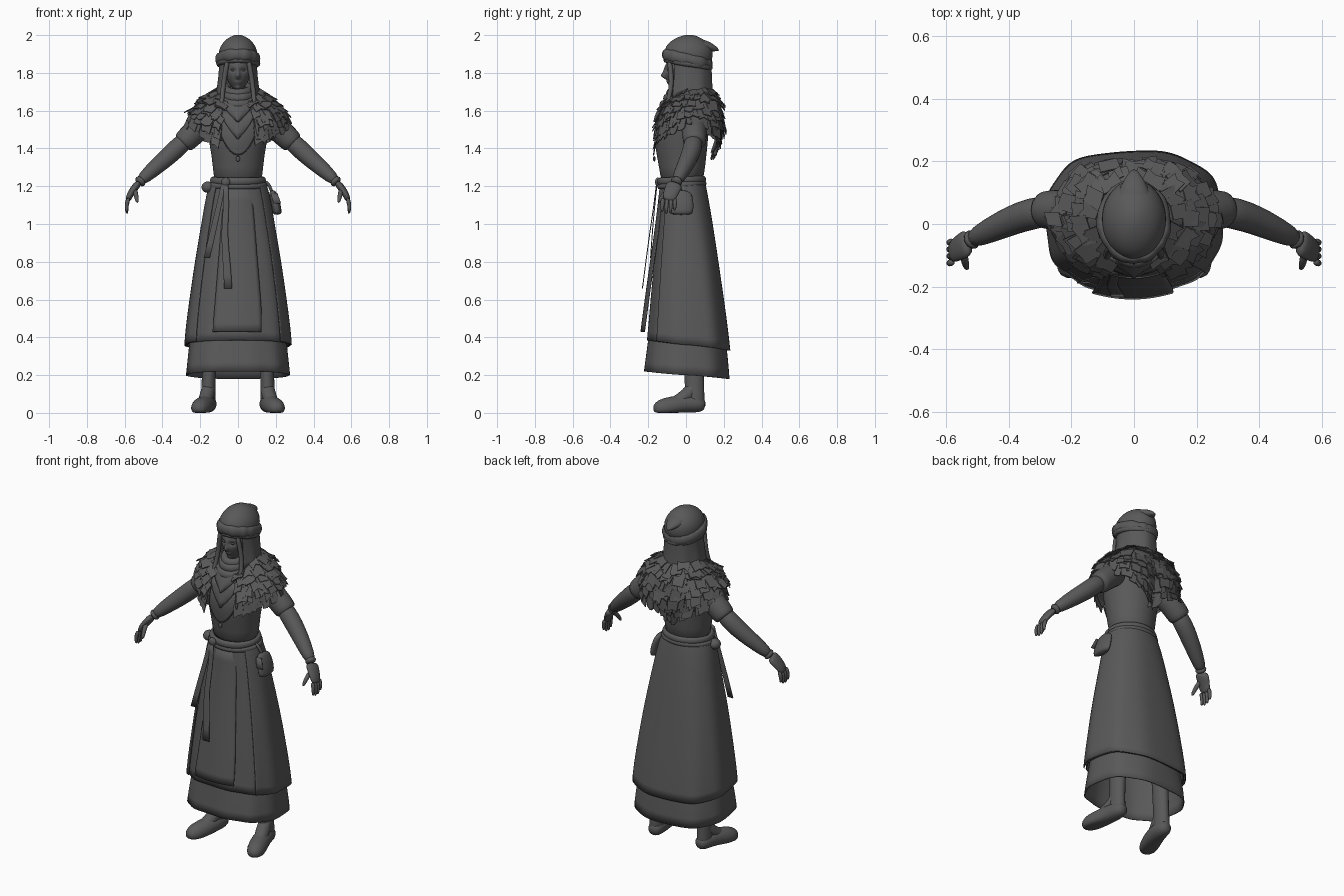
import bpy, bmesh, math, random
from mathutils import Vector

random.seed(4)
cube = bpy.data.objects.get("Cube")
if cube:
    bpy.data.objects.remove(cube)

cloth = bpy.data.materials.new("dark_grey")
cloth.use_nodes = True
GREY = (0.1, 0.1, 0.1, 1)
cloth.diffuse_color = GREY
cloth.node_tree.nodes["Principled BSDF"].inputs["Base Color"].default_value = GREY


def make(name, verts, faces, mirror=False, thick=0, sub=1, smooth=True):
    me = bpy.data.meshes.new(name)
    me.from_pydata([tuple(v) for v in verts], [], faces)
    bm = bmesh.new()
    bm.from_mesh(me)
    bmesh.ops.recalc_face_normals(bm, faces=bm.faces)
    bm.to_mesh(me)
    bm.free()
    me.materials.append(cloth)
    me.polygons.foreach_set("use_smooth", [smooth] * len(me.polygons))
    ob = bpy.data.objects.new(name, me)
    bpy.context.collection.objects.link(ob)
    if mirror:
        ob.modifiers.new("Mirror", "MIRROR")
    if sub:
        mod = ob.modifiers.new("Subsurf", "SUBSURF")
        mod.levels = mod.render_levels = sub
        mod.boundary_smooth = "PRESERVE_CORNERS"
    if thick:
        ob.modifiers.new("Solidify", "SOLIDIFY").thickness = thick
    return ob


def grid_faces(rows, cols, wrap_r=False, wrap_c=False):
    return [(r * cols + c, r * cols + (c + 1) % cols,
             (r + 1) % rows * cols + (c + 1) % cols, (r + 1) % rows * cols + c)
            for r in range(rows - (not wrap_r)) for c in range(cols - (not wrap_c))]


def loft(name, rings, arc=None, n=48, folds=0, tilt=0, grow=0, square=0, caps=False):
    """Rings are (z, half width, front y, back y); angle 0 faces front."""
    verts = []
    cols = n + 1 if arc else n
    lo, hi = [math.radians(a) for a in (arc or (0, 360))]
    for i, (z, rx, yf, yb) in enumerate(rings):
        t = i / (len(rings) - 1)
        e = 1 - square * min(1, 2 * t)
        for c in range(cols):
            a = lo + (hi - lo) * c / n
            k = 1 + folds * t * math.sin(9 * a + 1.5 * math.sin(a))
            sx, cy = [math.copysign(abs(v) ** e, v) for v in (math.sin(a), math.cos(a))]
            verts.append(((rx + grow) * k * sx,
                          (yf + yb) / 2 - ((yb - yf) / 2 + grow) * k * cy,
                          z + tilt * t * math.cos(a)))
    faces = grid_faces(len(rings), cols, wrap_c=not arc)
    if caps:
        faces += [tuple(range(cols)), tuple(range(len(verts) - cols, len(verts)))]
    return make(name, verts, faces, thick=0 if caps else .006)


def sweep(name, pts, radii, k=1, n=12, closed=False, mirror=False, floor=None):
    """Tube through points; k scales the section along its second axis."""
    pts = [Vector(p) for p in pts]
    if not isinstance(radii, (list, tuple)):
        radii = [radii] * len(pts)
    d = pts[-1] - pts[0]
    steep = not closed and abs(d.z) > 1.2 * Vector((d.x, d.y)).length
    ref = Vector((0, 1, 0)) if steep else Vector((0, 0, 1))
    verts = []
    m = len(pts)
    for i, (p, r) in enumerate(zip(pts, radii)):
        a, b = (pts[i - 1], pts[(i + 1) % m]) if closed else (pts[max(i - 1, 0)], pts[min(i + 1, m - 1)])
        t = (b - a).normalized()
        u = t.cross(ref).normalized()
        v = u.cross(t)
        for c in range(n):
            q = 2 * math.pi * c / n
            w = p + u * r * math.cos(q) + v * r * k * math.sin(q)
            if floor is not None:
                w.z = max(w.z, floor)
            verts.append(w)
    faces = grid_faces(m, n, wrap_r=closed, wrap_c=True)
    if not closed:
        faces += [tuple(range(n)), tuple(range((m - 1) * n, m * n))]
    return make(name, verts, faces, mirror)


def hoop(name, rx, yf, yb, zf, zb, r, k=1, wobble=0):
    """Closed roll around the body, front height zf and back height zb."""
    pts = []
    for i in range(40):
        a = 2 * math.pi * i / 40
        j = 1 + random.uniform(-wobble, wobble)
        pts.append((rx * j * math.sin(a), (yf + yb) / 2 - (yb - yf) / 2 * j * math.cos(a),
                    (zf + zb) / 2 + (zf - zb) / 2 * math.cos(a)))
    return sweep(name, pts, [r * (1 + random.uniform(-3, 3) * wobble) for p in pts], k, closed=True)


def strip(name, rows, curve=0, cols=7):
    """Hanging cloth; rows are (x, y, z, half width)."""
    verts = [(x + w * u, y + curve * u * u, z) for x, y, z, w in rows
             for u in [2 * c / (cols - 1) - 1 for c in range(cols)]]
    return make(name, verts, grid_faces(len(rows), cols), thick=0.005)


def ball(name, centre, size, mirror=False, shape=None, seg=16):
    bm = bmesh.new()
    bmesh.ops.create_uvsphere(bm, u_segments=seg, v_segments=seg, radius=1)
    verts = []
    for v in bm.verts:
        p = Vector(centre) + Vector([a * b for a, b in zip(v.co, size)])
        verts.append(shape(p) if shape else p)
    faces = [tuple(v.index for v in f.verts) for f in bm.faces]
    bm.free()
    return make(name, verts, faces, mirror, sub=0 if seg > 30 else 1)


# Torso, skirts and side panels
loft("bodice", [(1.2, .132, -.135, .092), (1.3, .13, -.14, .1), (1.42, .15, -.168, .115),
                (1.5, .165, -.165, .12), (1.58, .17, -.13, .125), (1.64, .12, -.08, .11),
                (1.72, .055, -.06, .06)], caps=True)
SKIRT = [(1.24, .132, -.132, .088), (1.17, .158, -.138, .105), (1.0, .185, -.15, .135), (.8, .22, -.168, .165),
         (.6, .248, -.186, .195), (.45, .268, -.198, .215), (.36, .274, -.206, .225)]
loft("skirt", SKIRT, folds=.015, tilt=.025, square=.22)
loft("overskirt", SKIRT, arc=(48, 312), folds=.015, tilt=.03, grow=.009, square=.24)
loft("underskirt", [(.6, .235, -.175, .18), (.4, .255, -.198, .21), (.3, .265, -.21, .222),
                    (.2, .275, -.222, .23)], folds=.015, tilt=.02, square=.22)
strip("apron", [(0, -.14, 1.2, .07), (0, -.156, 1.05, .085), (0, -.184, .85, .1), (0, -.213, .65, .117),
                (0, -.23, .52, .127), (-.005, -.242, .43, .13)], curve=.02)

# Belt, sash ends and pouches
hoop("belt", .134, -.14, .092, 1.225, 1.235, .015, 1.4)
hoop("belt_lower_wrap", .146, -.142, .098, 1.198, 1.215, .011, 1.3)
ball("sash_knot", (-.065, -.15, 1.222), (.024, .014, .024))
strip("sash_end_long", [(-.065, -.158, 1.22, .012), (-.06, -.172, 1.1, .015), (-.075, -.195, .95, .017),
                        (-.06, -.215, .8, .02), (-.052, -.233, .66, .021)], cols=3)
strip("sash_end_short", [(-.075, -.155, 1.22, .012), (-.1, -.168, 1.1, .014), (-.13, -.18, .97, .016),
                         (-.165, -.19, .82, .017)], cols=3)
sweep("hip_pouch", [(.18, -.022, 1.178), (.183, -.023, 1.165), (.197, -.025, 1.12), (.208, -.027, 1.065),
                    (.209, -.027, 1.048)], [.012, .021, .025, .026, .02], k=2.7)
strip("pouch_flap", [(.19, -.075, 1.165, .018), (.208, -.094, 1.11, .02)], cols=3)
sweep("pouch_strap", [(.145, -.04, 1.23), (.17, -.035, 1.2), (.182, -.025, 1.16)], .009)
ball("small_pouch", (-.16, -.045, 1.195), (.034, .035, .03))

# Legs and boots
sweep("boot_shaft", [(.125, .04, .7), (.15, .043, .4), (.153, .043, .22), (.157, .045, .13), (.158, .045, .06),
                     (.158, .045, .02)], [.05, .042, .039, .038, .041, .04], k=1.38, mirror=True)
sweep("boot_foot", [(.152, .104, .04), (.155, .075, .045), (.163, 0, .05), (.188, -.08, .032), (.208, -.14, .024),
                    (.214, -.174, .018)], [.024, .046, .052, .056, .05, .02], mirror=True, floor=0)
sweep("boot_instep", [(.156, .05, .16), (.16, .015, .095), (.18, -.05, .055), (.195, -.09, .035)],
      [.034, .042, .038, .03], mirror=True)

# Arms and hands
sweep("sleeve", [(.13, .025, 1.56), (.2, .042, 1.515), (.25, .045, 1.468), (.29, .045, 1.43), (.295, .045, 1.425)],
      [.068, .07, .067, .064, .05], mirror=True)
sweep("forearm", [(.26, .045, 1.46), (.33, .033, 1.395), (.39, .012, 1.34), (.46, -.02, 1.28),
                  (.53, -.055, 1.215)], [.052, .053, .049, .042, .029], mirror=True)
sweep("wrist_cuff", [(.505, -.043, 1.238), (.53, -.056, 1.213)], [.036, .033], mirror=True)
sweep("palm", [(.525, -.055, 1.22), (.552, -.072, 1.185), (.575, -.086, 1.15), (.585, -.09, 1.12)],
      [.022, .02, .018, .014], k=2.2, mirror=True)
for i, drop in enumerate((.062, .078, .08, .07)):
    y = -.056 - i * .022
    sweep("finger_%d" % (i + 1), [(.578, y, 1.14), (.592, y - .003, 1.13 - drop * .4),
                                  (.587, y - .005, 1.13 - drop)], [.013, .012, .008], n=8, mirror=True)
sweep("thumb", [(.545, -.085, 1.185), (.54, -.125, 1.15), (.532, -.145, 1.11)], [.014, .013, .008], mirror=True)


# Head with sculpted features
def face(p):
    g = lambda x, z, sx, sz: math.exp(-((p.x - x) / sx) ** 2 - ((p.z - z) / sz) ** 2)
    if p.y < -.04:
        nose = .018 * g(0, 1.783, .011, .014) + .012 * g(0, 1.805, .009, .028)
        lips = .006 * g(0, 1.752, .02, .005) + .005 * g(0, 1.742, .017, .005)
        sockets = .011 * (g(.028, 1.815, .017, .011) + g(-.028, 1.815, .017, .011))
        p.y += sockets - nose - lips - .016 * g(0, 1.716, .025, .015)
    p.x *= 1 - .3 * max(0, (1.79 - p.z) / .09)
    return p


ball("head", (0, -.025, 1.81), (.07, .085, .108), shape=face, seg=64)
ball("eye", (.028, -.092, 1.814), (.012, .007, .006), mirror=True)
sweep("neck", [(0, .01, 1.6), (0, .0, 1.76)], .055)
sweep("hair_lock", [(.055, -.088, 1.87), (.068, -.08, 1.8), (.08, -.075, 1.72), (.088, -.105, 1.62),
                    (.1, -.15, 1.54), (.105, -.165, 1.46)], [.014, .014, .013, .012, .011, .006], mirror=True)

# Hood, pointed cap and fur brim
loft("hood", [(1.9, .1, -.1, .132), (1.82, .1, -.1, .136), (1.74, .108, -.105, .138), (1.67, .12, -.115, .145)],
     arc=(48, 312), folds=.02)
loft("cap", [(1.82, .1, -.105, .136), (1.9, .104, -.116, .142), (1.925, .099, -.112, .14), (1.95, .087, -.1, .125),
             (1.975, .067, -.072, .098), (1.993, .038, -.035, .062), (2.002, .012, 0, .035)], caps=True)
sweep("cap_point", [(0, .03, 1.945), (0, .1, 1.945), (0, .145, 1.932), (0, .176, 1.918)],
      [.07, .055, .033, .006], k=.6)
hoop("fur_brim", .1, -.108, .122, 1.897, 1.845, .02, 1.6, wobble=.035)
hoop("fur_brim_edge", .1, -.105, .124, 1.868, 1.828, .015, 1, wobble=.04)

# Scarf folds, neckline and necklace
for i, (r, yf, yb, zf, zb) in enumerate([(.064, -.085, .08, 1.69, 1.73), (.076, -.1, .1, 1.665, 1.715),
                                         (.088, -.12, .11, 1.63, 1.69)]):
    hoop("scarf_fold_%d" % (i + 1), r, yf, yb, zf, zb, .022, 1.2, wobble=.012)
strip("scarf_bib", [(0, -.125, 1.65, .085), (0, -.15, 1.61, .07), (0, -.168, 1.57, .035), (0, -.174, 1.54, .006)],
      curve=.02)
strip("neckline_panel", [(0, -.13, 1.6, .1), (0, -.166, 1.53, .07), (0, -.175, 1.45, .006)], curve=.012)
sweep("necklace", [(x, -.172 + 2 * x * x, 1.365 + 12 * x * x) for x in [i / 50 - .12 for i in range(13)]], .004, n=6)
ball("pendant", (0, -.168, 1.345), (.012, .007, .014))

# Fur shawl: profiles of (radius, z) at angles from front to back
SHAWL = [(28, [(.09, 1.67), (.145, 1.62), (.185, 1.53), (.195, 1.44)]),
         (60, [(.1, 1.69), (.165, 1.65), (.212, 1.59), (.215, 1.49)]),
         (90, [(.11, 1.71), (.18, 1.66), (.238, 1.605), (.258, 1.555)]),
         (130, [(.11, 1.72), (.18, 1.665), (.222, 1.58), (.222, 1.47)]),
         (180, [(.12, 1.71), (.16, 1.64), (.165, 1.5), (.12, 1.37)])]


def shawl_point(deg, t):
    side = 1 if deg <= 180 else -1
    deg = min(max(deg if side > 0 else 360 - deg, 28), 180)
    for (a, pa), (b, pb) in zip(SHAWL, SHAWL[1:]):
        if deg <= b:
            break
    f = (deg - a) / (b - a)
    s = min(max(t, 0), 1) * 3
    i = min(int(s), 2)
    at = lambda j: Vector(pa[j]).lerp(Vector(pb[j]), f)
    r, z = at(i).lerp(at(i + 1), s - i)
    q = math.radians(deg)
    return Vector((side * r * math.sin(q), .014 - r * math.cos(q), z))


COLS, ROWS = 60, 10
make("fur_shawl", [shawl_point(28 + 304 * c / (COLS - 1), r / (ROWS - 1)) for r in range(ROWS) for c in range(COLS)],
     grid_faces(ROWS, COLS), thick=.01)
verts, faces = [], []
for row in range(8):
    count = 16 + row * 2
    for c in range(count):
        deg = 31 + 298 * (c + random.uniform(.1, .9)) / count
        t = row / 8 + random.uniform(-.02, .08)
        p = shawl_point(deg, t)
        down = (shawl_point(deg, t + .05) - shawl_point(deg, t - .05)).normalized()
        across = (shawl_point(deg + 2, t) - shawl_point(deg - 2, t)).normalized()
        out = across.cross(down).normalized()
        if out.dot(Vector((p.x, p.y, .15))) < 0:
            out = -out
        across = (across + down * random.uniform(-.25, .25)).normalized()
        w, length = random.uniform(.022, .038), random.uniform(.045, .068)
        base, tip = p + out * .004, p + down * length + out * random.uniform(.008, .018)
        k = len(verts)
        verts += [base - across * w, base + across * w, tip + across * w * random.uniform(.6, 1),
                  tip + down * random.uniform(-.02, .012), tip - across * w]
        faces.append(tuple(range(k, k + 5)))
make("fur_tufts", verts, faces, thick=.005, sub=0, smooth=False)
